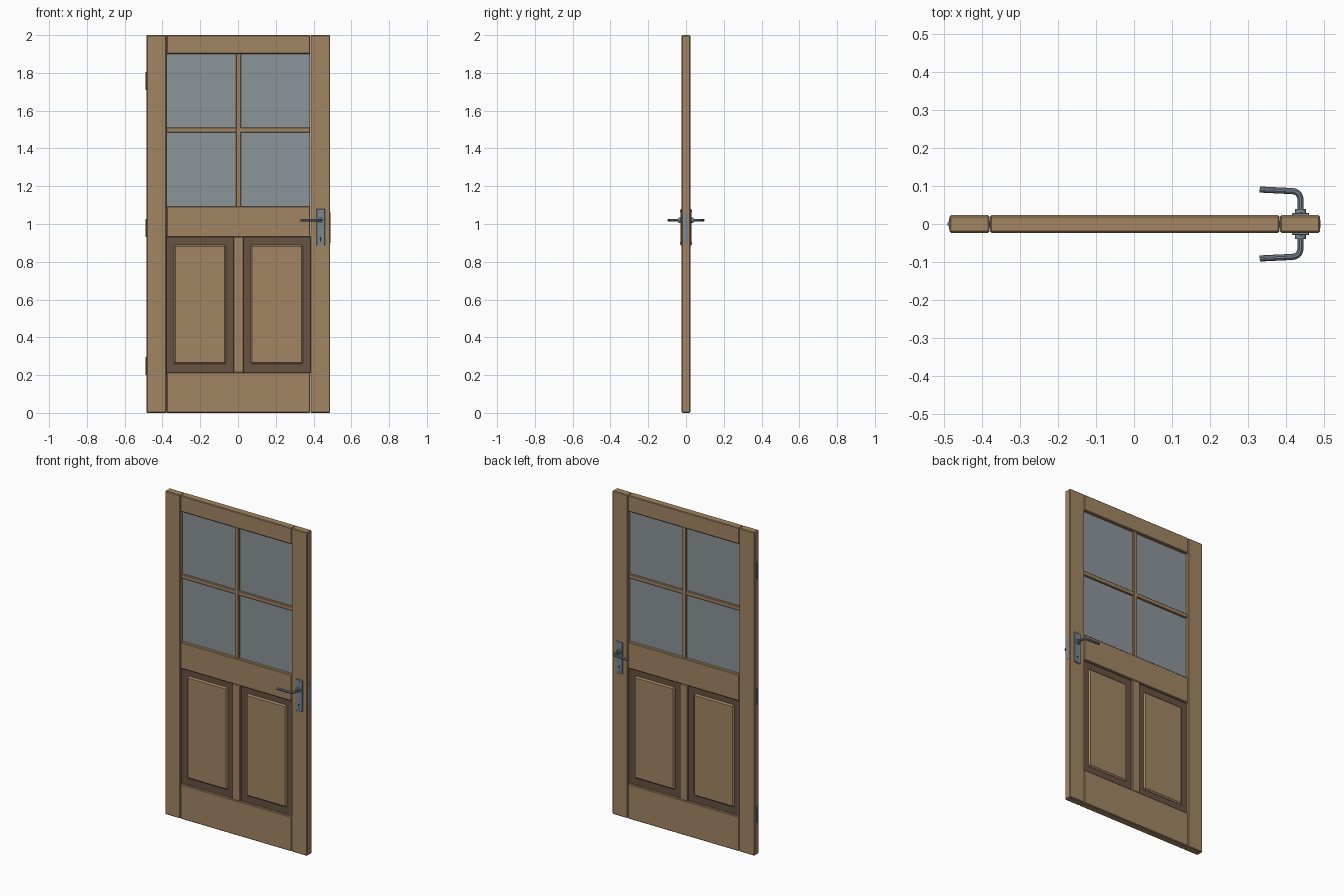
import bpy, math
from mathutils import Vector

cube = bpy.data.objects.get("Cube")
if cube:
    bpy.data.objects.remove(cube, do_unlink=True)


def material(name, rgb, metallic=0.0):
    m = bpy.data.materials.new(name)
    m.use_nodes = True
    m.diffuse_color = (*rgb, 1)
    m.node_tree.nodes["Principled BSDF"].inputs["Base Color"].default_value = (*rgb, 1)
    return m


WOOD = material("oak wood", (0.36, 0.235, 0.125))
DARK = material("dark wood", (0.135, 0.085, 0.056))
GLASS = material("grey glass", (0.26, 0.30, 0.315))
STEEL = material("brushed steel", (0.20, 0.245, 0.29))
BLACK = material("keyhole black", (0.02, 0.02, 0.022))


def box(name, x, y, z, mat, bevel=0.0):
    """Box from (low, high) ranges, with an optional chamfer."""
    bpy.ops.mesh.primitive_cube_add(size=1, location=[(a + b) / 2 for a, b in (x, y, z)])
    o = bpy.context.object
    o.name = name
    o.scale = [b - a for a, b in (x, y, z)]
    bpy.ops.object.transform_apply(location=False, rotation=False, scale=True)
    o.data.materials.append(mat)
    if bevel:
        mod = o.modifiers.new("chamfer", 'BEVEL')
        mod.width = bevel
        mod.segments = 1
    return o


def rod(name, loc, radius, depth, axis, mat):
    """Cylinder along the y or z axis."""
    rot = (math.pi / 2, 0, 0) if axis == 'y' else (0, 0, 0)
    bpy.ops.mesh.primitive_cylinder_add(vertices=24, radius=radius, depth=depth,
                                        location=loc, rotation=rot)
    o = bpy.context.object
    o.name = name
    o.data.materials.append(mat)
    bpy.ops.object.shade_smooth_by_angle()
    return o


def lever(name, side):
    """Bent round bar running out from the door and back along it."""
    curve = bpy.data.curves.new(name, 'CURVE')
    curve.dimensions = '3D'
    curve.bevel_depth = 0.008
    curve.bevel_resolution = 3
    curve.use_fill_caps = True
    path = [Vector((0.437, 0.022, 1.02)), Vector((0.437, 0.062, 1.02))]
    start, corner, end = path[-1], Vector((0.437, 0.086, 1.02)), Vector((0.412, 0.0865, 1.02))
    for i in range(1, 8):
        t = i / 8
        path.append(start * (1 - t) ** 2 + corner * 2 * t * (1 - t) + end * t * t)
    path += [end, Vector((0.33, 0.0905, 1.02))]
    spline = curve.splines.new('POLY')
    spline.points.add(len(path) - 1)
    for point, p in zip(spline.points, path):
        point.co = (p.x, p.y * side, p.z, 1)
    o = bpy.data.objects.new(name, curve)
    bpy.context.collection.objects.link(o)
    curve.materials.append(STEEL)
    bpy.ops.object.select_all(action='DESELECT')
    o.select_set(True)
    bpy.context.view_layer.objects.active = o
    bpy.ops.object.convert(target='MESH')
    bpy.ops.object.shade_smooth_by_angle()


MID = 0.002          # middle of the door leaf
HALF = 0.023         # half its thickness
INNER = 0.38         # half the width between the stiles
FULL = (-HALF, HALF)


def span(centre, half):
    return (centre - half, centre + half)


# Frame: two stiles and three rails with chamfered joints
box("hinge_stile", (-0.484, MID - INNER - 0.001), FULL, (0, 2), WOOD, 0.004)
box("lock_stile", (MID + INNER + 0.001, 0.488), FULL, (0, 2), WOOD, 0.004)
for name, z in (("top_rail", (1.9, 2)), ("lock_rail", (0.93, 1.093)), ("bottom_rail", (0, 0.215))):
    box(name, span(MID, INNER), FULL, z, WOOD, 0.004)

# Glazing with crossed bars
box("window_glass", span(MID, INNER), span(0, 0.004), (1.085, 1.905), GLASS)
box("vertical_glazing_bar", span(MID, 0.013), span(0, 0.017), (1.09, 1.902), WOOD, 0.003)
box("horizontal_glazing_bar", span(MID, INNER), span(0, 0.015), (1.484, 1.51), WOOD, 0.003)

# Lower panels: dark sunk ground with raised fields on both faces
box("panel_muntin", span(MID, 0.027), span(0, HALF - 0.001), (0.214, 0.931), WOOD, 0.003)
for side, label in ((-1, "right"), (1, "left")):
    cx = MID + side * 0.203
    box(label + "_panel_ground", span(cx, 0.179), span(0, 0.009), (0.21, 0.935), DARK)
    box(label + "_raised_field", span(cx, 0.138), span(0, 0.018), (0.258, 0.89), WOOD, 0.008)

# Handle sets on both faces
for side, label in ((-1, "front"), (1, "back")):
    def out(a, b):
        return tuple(sorted((side * a, side * b)))
    box(label + "_handle_plate", (0.415, 0.46), out(0.021, 0.029), (0.885, 1.08), STEEL, 0.002)
    rod(label + "_handle_collar", (0.437, side * 0.033, 1.02), 0.015, 0.014, 'y', STEEL)
    lever(label + "_lever", side)
    rod(label + "_keyhole", (0.437, side * 0.029, 0.925), 0.005, 0.002, 'y', BLACK)
    box(label + "_keyhole_slot", (0.435, 0.439), out(0.028, 0.03), (0.908, 0.925), BLACK)
    for z in (0.897, 1.068):
        rod(label + "_plate_screw", (0.437, side * 0.029, z), 0.004, 0.003, 'y', STEEL)

# Lock face on the door edge
box("lock_face", (0.48, 0.489), span(0, 0.01), (0.9, 1.06), STEEL)

# Three hinges on the other edge
for z in (0.248, 0.978, 1.758):
    box("hinge_leaf", (-0.486, -0.478), span(0, 0.014), span(z, 0.048), STEEL)
    rod("hinge_knuckle", (-0.483, 0, z), 0.007, 0.096, 'z', STEEL)
